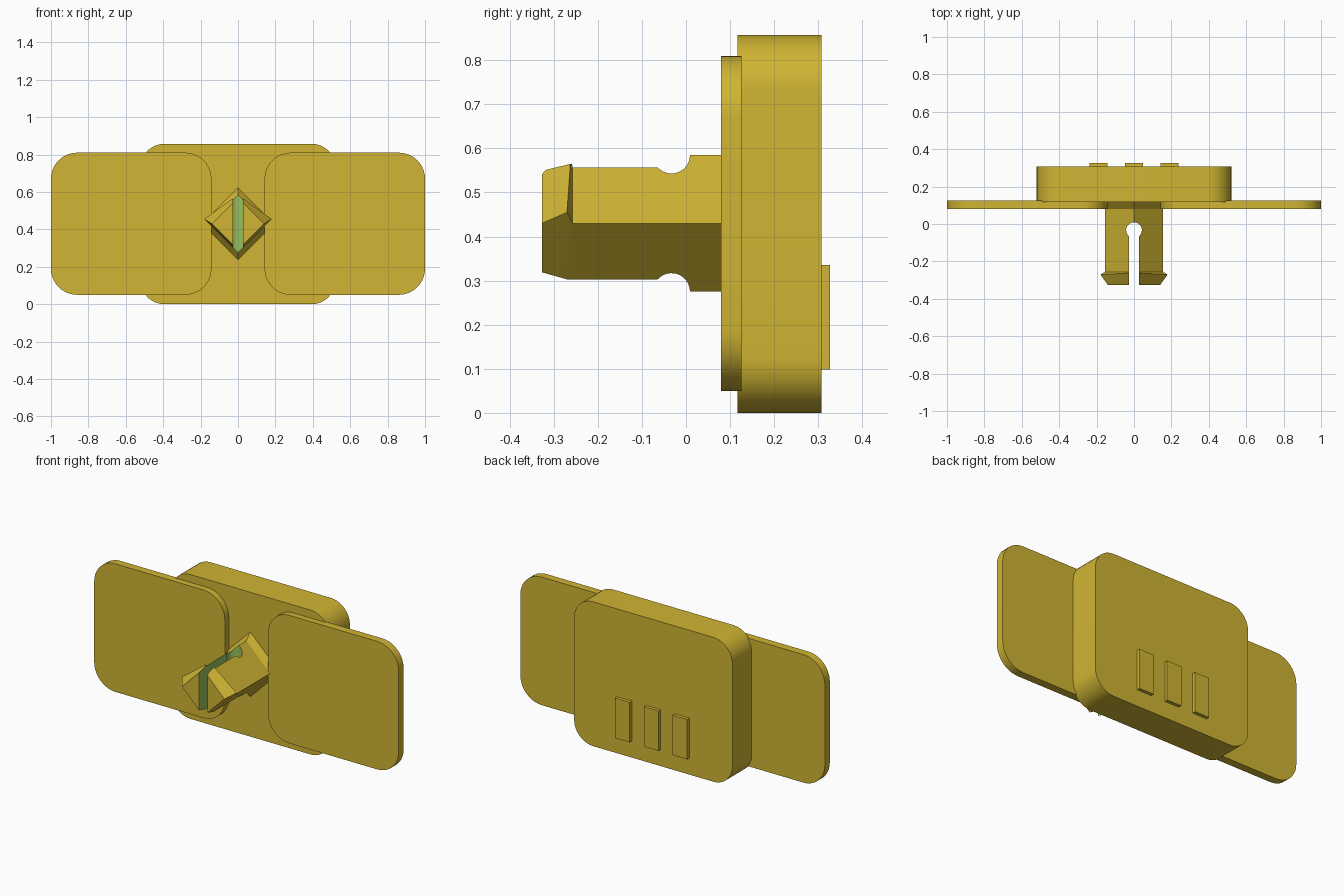
import bpy, bmesh, math

if "Cube" in bpy.data.objects:
    bpy.data.objects.remove(bpy.data.objects["Cube"])


def material(name, color):
    m = bpy.data.materials.new(name)
    m.diffuse_color = (*color, 1)
    m.use_nodes = True
    m.node_tree.nodes["Principled BSDF"].inputs["Base Color"].default_value = m.diffuse_color
    return m


YELLOW = material("mustard yellow", (0.63, 0.46, 0.033))
GREEN = material("leaf green", (0.32, 0.53, 0.11))


def loft(name, sections):
    """Skin a list of equal-length rings and cap both ends."""
    bm = bmesh.new()
    rings = [[bm.verts.new(p) for p in s] for s in sections]
    n = len(rings[0])
    for a, b in zip(rings, rings[1:]):
        for i in range(n):
            j = (i + 1) % n
            bm.faces.new((a[i], a[j], b[j], b[i]))
    bm.faces.new(rings[0])
    bm.faces.new(rings[-1])
    bmesh.ops.recalc_face_normals(bm, faces=bm.faces)
    mesh = bpy.data.meshes.new(name)
    bm.to_mesh(mesh)
    bm.free()
    mesh.materials.append(YELLOW)
    ob = bpy.data.objects.new(name, mesh)
    bpy.context.collection.objects.link(ob)
    return ob


def smooth(ob):
    bpy.ops.object.select_all(action='DESELECT')
    bpy.context.view_layer.objects.active = ob
    ob.select_set(True)
    bpy.ops.object.shade_smooth_by_angle(angle=math.radians(30))


def plate(name, x0, x1, z0, z1, y0, y1, r=0.0, steps=10):
    """Upright slab with rounded corners, extruded along y."""
    outline = []
    for k, (cx, cz) in enumerate([(x1 - r, z1 - r), (x0 + r, z1 - r),
                                  (x0 + r, z0 + r), (x1 - r, z0 + r)]):
        for i in range(steps + 1 if r else 1):
            a = math.pi / 2 * (k + i / steps)
            outline.append((cx + r * math.cos(a), cz + r * math.sin(a)))
    ob = loft(name, [[(x, y, z) for x, z in outline] for y in (y0, y1)])
    if r:
        smooth(ob)
    return ob


# Main body and the two side wings
plate("body", -0.52, 0.52, 0.0, 0.857, 0.117, 0.307, 0.125)
plate("wing_left", -1.0, -0.142, 0.05, 0.81, 0.079, 0.126, 0.14)
plate("wing_right", 0.142, 1.0, 0.05, 0.81, 0.079, 0.126, 0.14)

# Raised bars on the back
for i in (-1, 0, 1):
    c = 0.189 * i
    plate(f"bar_{i + 2}", c - 0.048, c + 0.048, 0.098, 0.335, 0.30, 0.327)


# Diamond clip: flared foot, shaft, barb, tapered nose
def diamond(y, r, cz=0.43):
    return [(r, y, cz), (0, y, cz + r), (-r, y, cz), (0, y, cz - r)]


barb = [(0.18, -0.27, 0.455), (0, -0.261, 0.585), (-0.18, -0.27, 0.455), (0, -0.27, 0.275)]
clip = loft("clip", [diamond(0.12, 0.195), diamond(0.079, 0.155),
                     diamond(-0.257, 0.155), barb, diamond(-0.327, 0.139)])

# Keyhole slot through the clip
R, W, CY = 0.042, 0.028, -0.033
start = math.asin(W / R)
arc = [start + (2 * math.pi - 2 * start) * i / 24 for i in range(25)]
key = [(W, -0.45)] + [(R * math.sin(a), CY - R * math.cos(a)) for a in arc] + [(-W, -0.45)]
cutter = loft("slot_cutter", [[(x, y, z) for x, y in key] for z in (0.1, 0.8)])
cutter.hide_render = True
mod = clip.modifiers.new("slot", 'BOOLEAN')
mod.operation = 'DIFFERENCE'
mod.solver = 'EXACT'
mod.object = cutter
bpy.ops.object.select_all(action='DESELECT')
bpy.context.view_layer.objects.active = clip
clip.select_set(True)
bpy.ops.object.modifier_apply(modifier="slot")
bpy.data.objects.remove(cutter)

# Slot walls are green
clip.data.materials.clear()
clip.data.materials.append(YELLOW)
clip.data.materials.append(GREEN)
for f in clip.data.polygons:
    inside = abs(f.center.x) < 0.045 and abs(f.normal.z) < 0.05
    f.material_index = int(inside and -0.32 < f.center.y < 0.05)
smooth(clip)
